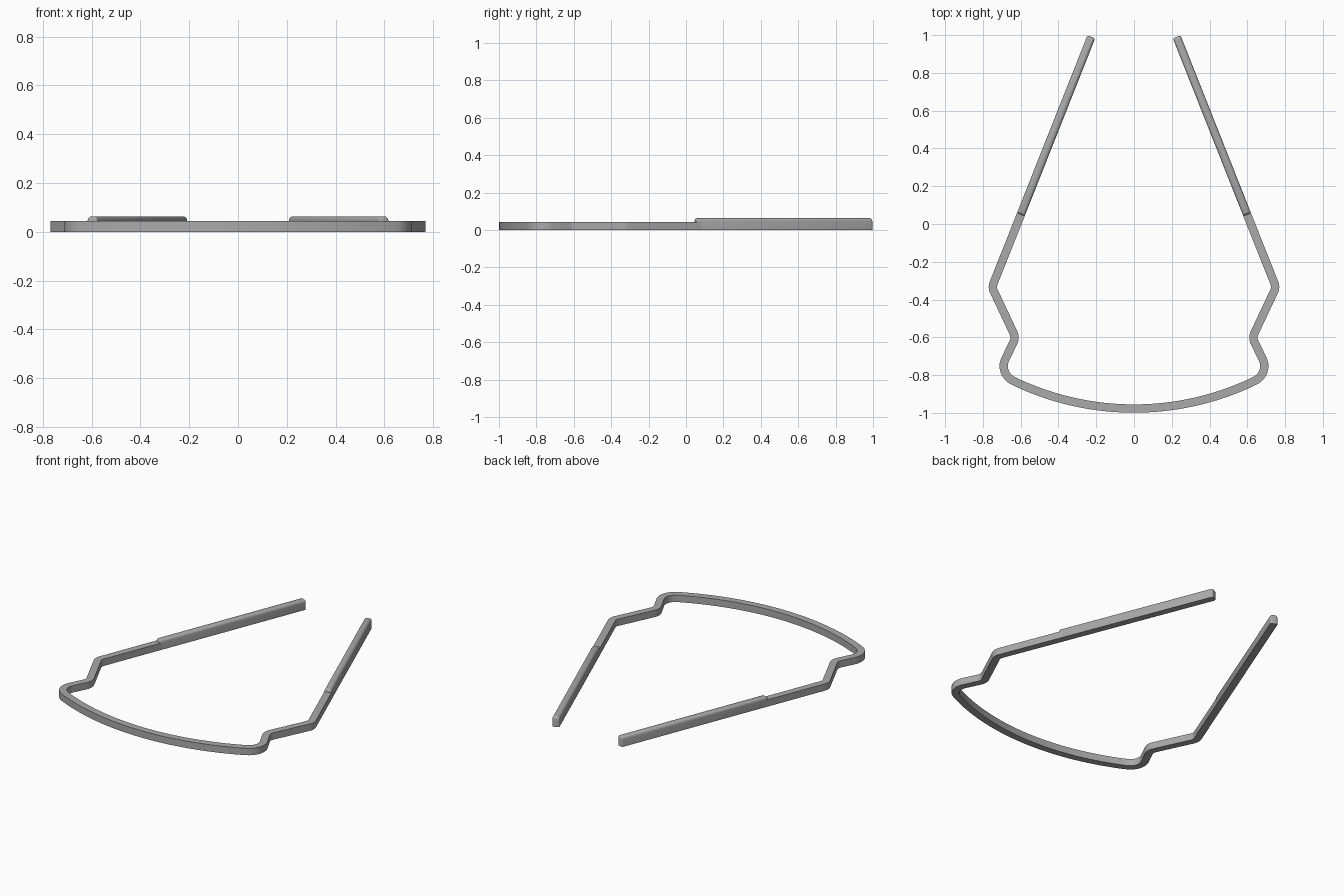
import bpy, bmesh, math
from mathutils import Vector, Matrix

if "Cube" in bpy.data.objects:
    bpy.data.objects.remove(bpy.data.objects["Cube"])

WIDTH, BAND_TOP, GRIP_TOP = 0.044, 0.044, 0.063
TIP, GRIP_START = Vector((0.226, 0.991)), Vector((0.599, 0.05))

metal = bpy.data.materials.new("grey metal")
metal.use_nodes = True
metal.diffuse_color = (0.4, 0.4, 0.4, 1)
metal.node_tree.nodes["Principled BSDF"].inputs["Base Color"].default_value = (0.4, 0.4, 0.4, 1)


def finish(name, bm):
    bmesh.ops.recalc_face_normals(bm, faces=bm.faces)
    mesh = bpy.data.meshes.new(name)
    bm.to_mesh(mesh)
    bm.free()
    obj = bpy.data.objects.new(name, mesh)
    bpy.context.collection.objects.link(obj)
    mesh.materials.append(metal)
    bpy.ops.object.select_all(action='DESELECT')
    obj.select_set(True)
    bpy.context.view_layer.objects.active = obj
    bpy.ops.object.shade_smooth_by_angle(angle=math.radians(35))
    return obj


def fillet(before, corner, after, radius, steps=10):
    """Points of a circular arc rounding off a corner."""
    a, b = (before - corner).normalized(), (after - corner).normalized()
    half = a.angle(b) / 2
    centre = corner + (a + b).normalized() * radius / math.sin(half)
    start = corner + a * radius / math.tan(half) - centre
    end = corner + b * radius / math.tan(half) - centre
    sweep = start.angle_signed(end)
    return [centre + Matrix.Rotation(-sweep * i / steps, 2) @ start for i in range(steps + 1)]


# Centre line of one side: straight arm, shoulder, waist, lobe, shallow front arc
arc_radius, front = 1.47, -0.977
arc = [Vector((x, front + arc_radius - math.sqrt(arc_radius ** 2 - x * x)))
       for x in [0.62 * (1 - i / 16) for i in range(17)]]
shoulder, waist, lobe = Vector((0.752, -0.335)), Vector((0.626, -0.602)), Vector((0.718, -0.79))
overlap = GRIP_START.lerp(TIP, 0.03)
side = [overlap]
side += fillet(TIP, shoulder, waist, 0.055)
side += fillet(shoulder, waist, lobe, 0.06)
side += fillet(waist, lobe, arc[0], 0.085)
side += arc
path = side + [Vector((-p.x, p.y)) for p in reversed(side[:-1])]

# Bent flat band
bm = bmesh.new()
rings = []
for i, p in enumerate(path):
    d_in = (p - path[max(i - 1, 0)]).normalized()
    d_out = (path[min(i + 1, len(path) - 1)] - p).normalized()
    tangent = (d_in + d_out).normalized()
    normal = Vector((-tangent.y, tangent.x))
    reach = WIDTH / 2 / max(tangent.dot(d_out if d_out.length else d_in), 0.5)
    inner, outer = p + normal * reach, p - normal * reach
    rings.append([bm.verts.new((q.x, q.y, z)) for q, z in
                  ((inner, 0), (outer, 0), (outer, BAND_TOP), (inner, BAND_TOP))])
for r, s in zip(rings, rings[1:]):
    for k in range(4):
        n = (k + 1) % 4
        bm.faces.new((r[k], r[n], s[n], s[k]))
bm.faces.new(rings[0])
bm.faces.new(rings[-1])
finish("bent_band", bm)

# Thicker grips with rounded tops on both arms
for name, sign in (("left_grip", 1), ("right_grip", -1)):
    tip, start = Vector((TIP.x * sign, TIP.y)), Vector((GRIP_START.x * sign, GRIP_START.y))
    axis, mid = tip - start, (tip + start) / 2
    bm = bmesh.new()
    bmesh.ops.create_cube(bm, size=1)
    bmesh.ops.scale(bm, vec=(axis.length, WIDTH, GRIP_TOP), verts=bm.verts)
    upright = [e for e in bm.edges if abs(e.verts[0].co.z - e.verts[1].co.z) > 0.01]
    bmesh.ops.bevel(bm, geom=upright, offset=0.01, segments=3, profile=0.5, affect='EDGES')
    top = [e for e in bm.edges if all(v.co.z > 0.03 for v in e.verts)]
    bmesh.ops.bevel(bm, geom=top, offset=0.016, segments=5, profile=0.5,
                    affect='EDGES', clamp_overlap=False)
    bmesh.ops.remove_doubles(bm, verts=bm.verts, dist=0.0005)
    bm.transform(Matrix.Translation((mid.x, mid.y, GRIP_TOP / 2))
                 @ Matrix.Rotation(math.atan2(axis.y, axis.x), 4, 'Z'))
    finish(name, bm)
